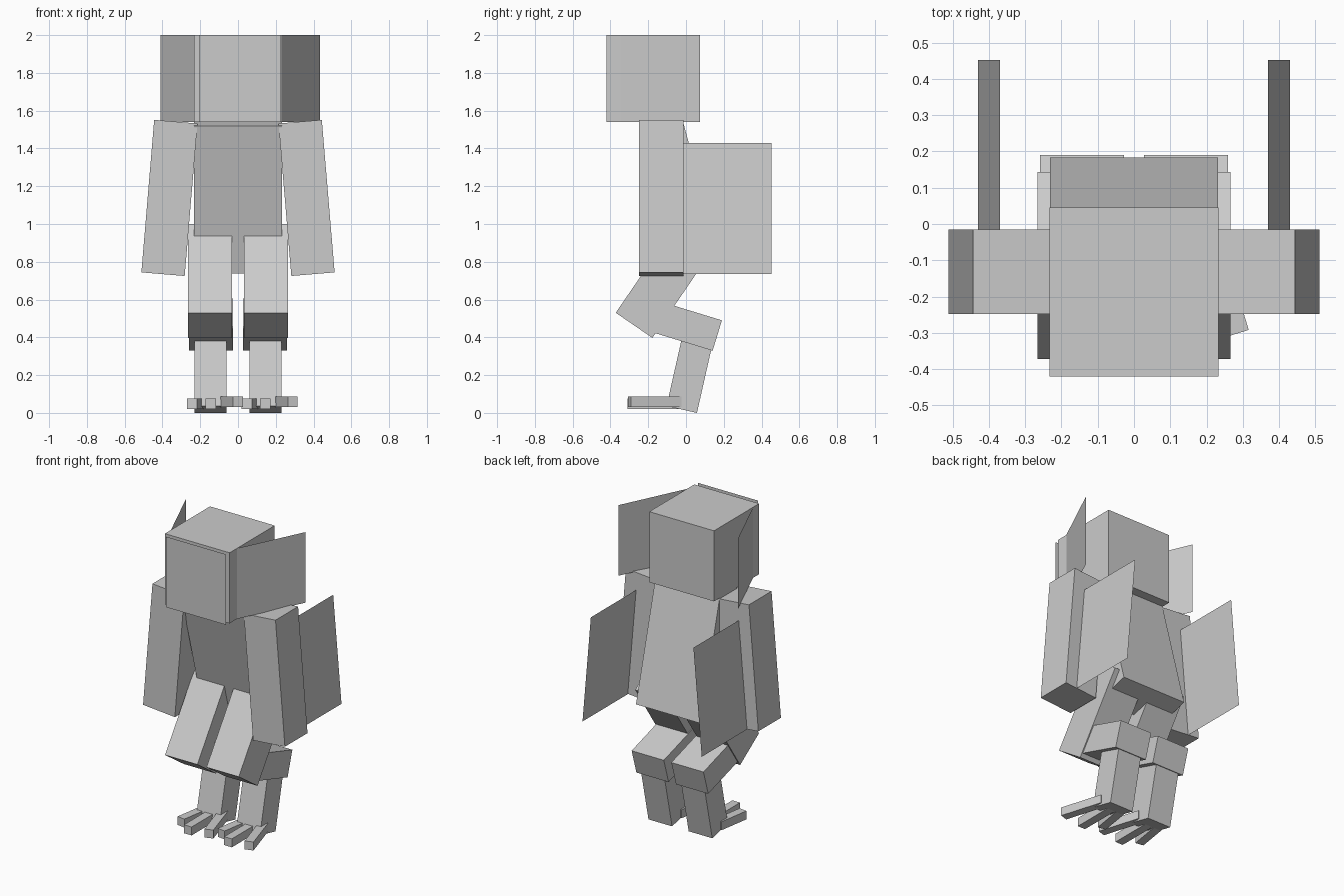
import bpy, bmesh, math
from mathutils import Matrix, Vector

if "Cube" in bpy.data.objects:
    bpy.data.objects.remove(bpy.data.objects["Cube"])

grey = bpy.data.materials.new("light_grey")
grey.diffuse_color = (0.6, 0.6, 0.6, 1)
grey.use_nodes = True
grey.node_tree.nodes["Principled BSDF"].inputs["Base Color"].default_value = grey.diffuse_color


def finish(name, bm):
    me = bpy.data.meshes.new(name)
    bm.to_mesh(me)
    bm.free()
    me.materials.append(grey)
    ob = bpy.data.objects.new(name, me)
    bpy.context.collection.objects.link(ob)
    return ob


def box(name, centre, size, axis='X', angle=0):
    """Box of given size, turned about one axis (degrees)."""
    bm = bmesh.new()
    m = (Matrix.Translation(centre) @ Matrix.Rotation(math.radians(angle), 4, axis)
         @ Matrix.Diagonal((*size, 1)))
    bmesh.ops.create_cube(bm, size=1, matrix=m)
    return finish(name, bm)


def side_box(name, corner, along, across, x0, x1):
    """Box swept along x from a rectangle in the y-z plane."""
    c, a, b = (Vector((0, *v)) for v in (corner, along, across))
    bm = bmesh.new()
    vs = [bm.verts.new(p + Vector((x, 0, 0)))
          for x in (x0, x1) for p in (c, c + a, c + a + b, c + b)]
    for f in ((0, 1, 2, 3), (4, 5, 6, 7), (0, 1, 5, 4), (1, 2, 6, 5), (2, 3, 7, 6), (3, 0, 4, 7)):
        bm.faces.new([vs[i] for i in f])
    bmesh.ops.recalc_face_normals(bm, faces=bm.faces)
    return finish(name, bm)


def plate(name, *points):
    """Single flat sheet."""
    bm = bmesh.new()
    bm.faces.new([bm.verts.new(p) for p in points])
    return finish(name, bm)


def upright_plate(name, p, q, z0=1.54, z1=2.0):
    return plate(name, (*p, z0), (*q, z0), (*q, z1), (*p, z1))


def direction(y, z, length):
    return tuple(Vector((y, z)).normalized() * length)


# Head with three loose sheets around it
box("head", (0, -0.1875, 1.77), (0.467, 0.465, 0.46))
upright_plate("face_sheet", (-0.205, -0.45), (0.228, -0.45))
upright_plate("right_head_sheet", (0.212, -0.389), (0.435, 0.075))
upright_plate("left_head_sheet", (-0.41, 0.05), (-0.206, -0.42))

# Torso leaning forward
side_box("torso", (-0.25, 1.52), direction(0.259, -0.966, 0.81),
         direction(0.966, 0.259, 0.232), -0.232, 0.232)

for side, s in (("right", 1), ("left", -1)):
    # Arm hanging slightly outward, with a wing sheet behind it
    box(side + "_arm", (s * 0.363, -0.131, 1.138), (0.23, 0.233, 0.81), 'Y', -4.8 * s)
    plate(side + "_wing_sheet", (s * 0.37, -0.015, 1.43), (s * 0.43, -0.015, 0.735),
          (s * 0.43, 0.452, 0.735), (s * 0.37, 0.452, 1.43))

    # Bent leg of three segments
    def span(inner, outer):
        return sorted((s * inner, s * outer))
    side_box(side + "_thigh", (-0.372, 0.53), direction(0.565, 0.825, 0.57),
             direction(0.825, -0.565, 0.235), *span(0.033, 0.266))
    side_box(side + "_shank", (0.19, 0.49), direction(-0.95, 0.29, 0.4),
             direction(-0.29, -0.95, 0.168), *span(0.027, 0.259))
    side_box(side + "_lower_leg", (0.058, 0.0), direction(0.22, 0.975, 0.45),
             direction(-0.975, 0.22, 0.165), *span(0.06, 0.23))

    # Toes: tip offset, tip y, length, turn, height
    for n, (dx, y, length, turn, z) in enumerate((
            (-0.098, -0.24, 0.21, -9, 0.049),
            (0.0, -0.31, 0.29, 0, 0.049),
            (0.145, -0.30, 0.28, 17, 0.06))):
        t = math.radians(turn)
        box(f"{side}_toe_{n + 1}",
            (s * 0.145 + dx - math.sin(t) * length / 2, y + math.cos(t) * length / 2, z),
            (0.055, length, 0.055), 'Z', turn)
